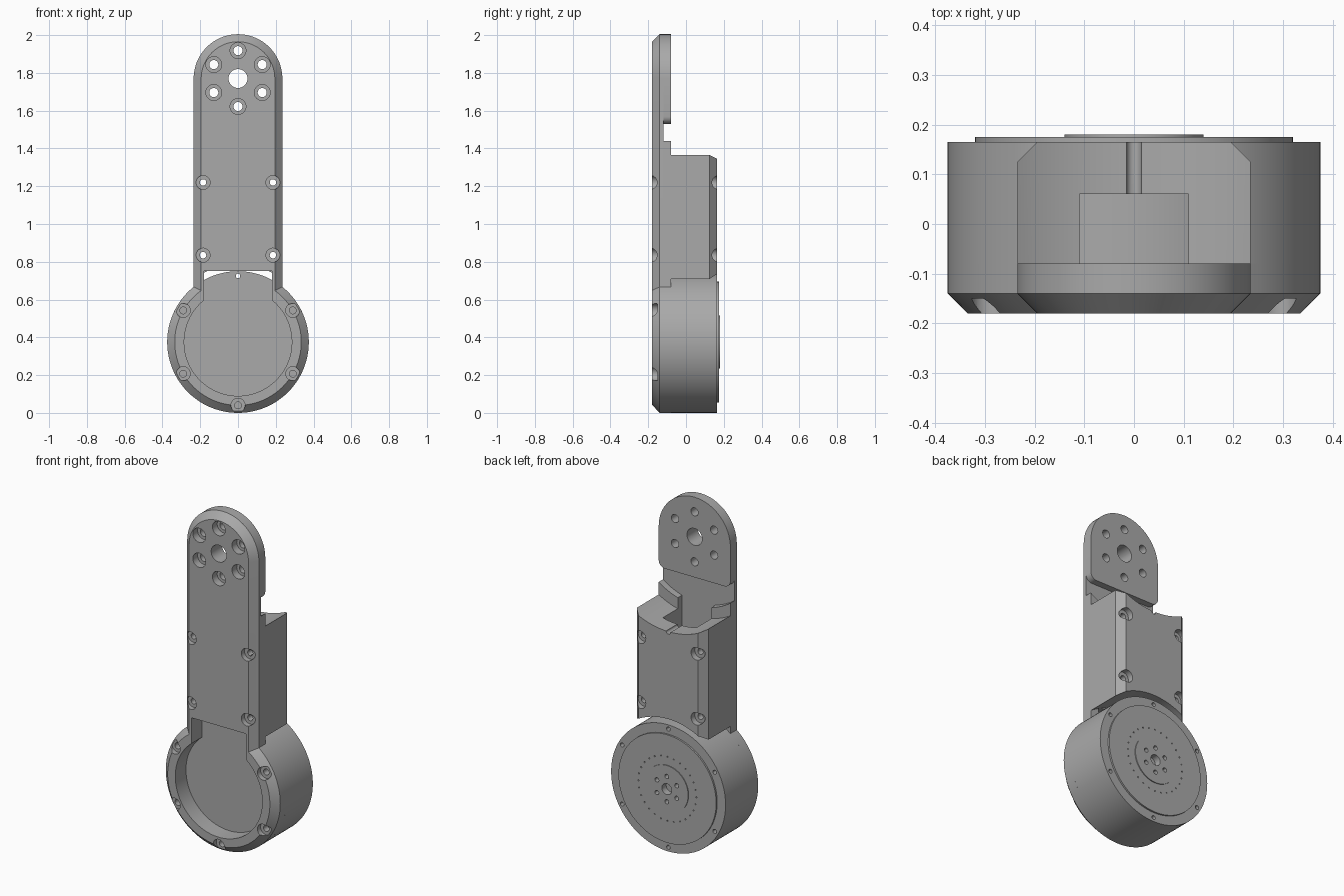
import bpy, bmesh
from math import pi, sin, cos, acos, asin

if "Cube" in bpy.data.objects:
    bpy.data.objects.remove(bpy.data.objects["Cube"])

grey = bpy.data.materials.new("machined_grey")
grey.use_nodes = True
grey.diffuse_color = (0.40, 0.40, 0.40, 1)
grey.node_tree.nodes["Principled BSDF"].inputs["Base Color"].default_value = grey.diffuse_color

HUB_Z, HEAD_Z = 0.375, 1.77     # centres of the motor and the arm head
R, W, CH = 0.375, 0.235, 0.04   # motor radius, arm half width, chamfer


def arc(r, cx, cz, a0, a1, n=32):
    return [(cx + r * cos(a0 + (a1 - a0) * i / n), cz + r * sin(a0 + (a1 - a0) * i / n))
            for i in range(n + 1)]


def keyhole(r, w, top):
    """Round base joined to a straight neck that ends in the given top points."""
    a = acos(w / r)
    return arc(r, 0, HUB_Z, pi - a, 2 * pi + a, 72) + top


def loft(bm, rings):
    """Closed solid through outlines [(points, y), ...]."""
    loops = [[bm.verts.new((x, y, z)) for x, z in pts] for pts, y in rings]
    for a, b in zip(loops, loops[1:]):
        for i in range(len(a)):
            j = (i + 1) % len(a)
            bm.faces.new((a[i], a[j], b[j], b[i]))
    bm.faces.new(loops[0])
    bm.faces.new(loops[-1])


def lathe(bm, steps, x, z, n=32):
    """Stepped round solid along y from [(radius, y), ...]."""
    loft(bm, [(arc(r, x, z, 0, 2 * pi * (n - 1) / n, n - 1), y) for r, y in steps])


def finish(name, bm):
    bmesh.ops.recalc_face_normals(bm, faces=bm.faces)
    mesh = bpy.data.meshes.new(name)
    bm.to_mesh(mesh)
    bm.free()
    mesh.materials.append(grey)
    ob = bpy.data.objects.new(name, mesh)
    bpy.context.collection.objects.link(ob)
    return ob


def solid(name, rings):
    bm = bmesh.new()
    loft(bm, rings)
    return finish(name, bm)


def bores(name, steps, places, n=32):
    bm = bmesh.new()
    for x, z in places:
        lathe(bm, steps, x, z, n)
    ob = finish(name, bm)
    ob.hide_render = True
    return ob


def box(name, x, y0, y1, z0, z1):
    return solid(name, [([(-x, z0), (x, z0), (x, z1), (-x, z1)], y) for y in (y0, y1)])


def circle(count, r, z, start=pi / 2):
    return [(r * cos(start + 2 * pi * i / count), z + r * sin(start + 2 * pi * i / count))
            for i in range(count)]


def cut(ob, cutters):
    bpy.ops.object.select_all(action='DESELECT')
    ob.select_set(True)
    bpy.context.view_layer.objects.active = ob
    for c in cutters:
        m = ob.modifiers.new("cut", 'BOOLEAN')
        m.operation, m.solver, m.object = 'DIFFERENCE', 'EXACT', c
        bpy.ops.object.modifier_apply(modifier=m.name)
    bpy.ops.object.shade_smooth_by_angle(angle=0.45)


# Front plate with a chamfered front edge
def plate_outline(inset):
    w = W - inset
    return keyhole(R - inset, w, arc(w, 0, HEAD_Z, 0, pi))


front_plate = solid("front_plate", [(plate_outline(CH), -0.18), (plate_outline(0), -0.14),
                                    (plate_outline(0), -0.12)])

# Second layer of the plate, hollowed at its top end
lip_r = 0.405
half = asin(W / lip_r)
lip = keyhole(R, W, arc(lip_r, 0, HEAD_Z, -pi / 2 + half, -pi / 2 - half))
plate_lip = solid("plate_lip", [(lip, -0.12), (lip, -0.08)])

# Raised pad behind the arm head, lower corners rounded
c = 0.04
pad = (arc(W, 0, HEAD_Z, 0, pi) + arc(c, c - W, 1.53 + c, pi, 1.5 * pi, 8)
       + arc(c, W - c, 1.53 + c, 1.5 * pi, 2 * pi, 8))
head_pad = solid("head_pad", [(pad, -0.12), (pad, -0.08)])

# Arm housing with chamfered rear edges
bm = bmesh.new()
section = [(-W, -0.08), (W, -0.08), (W, 0.125), (W - CH, 0.165), (CH - W, 0.165), (-W, 0.125)]
base = bm.faces.new([bm.verts.new((x, y, 0.6)) for x, y in section])
top = bmesh.ops.extrude_face_region(bm, geom=[base])["geom"]
bmesh.ops.translate(bm, vec=(0, 0, 0.85), verts=[v for v in top if isinstance(v, bmesh.types.BMVert)])
arm_housing = finish("arm_housing", bm)

# Motor with stepped rear cap and output hub
bm = bmesh.new()
lathe(bm, [(R, -0.08), (R, 0.165), (0.32, 0.165), (0.32, 0.175), (0.14, 0.175), (0.14, 0.18)],
      0, HUB_Z, 96)
motor = finish("motor", bm)

# Cutters
opening_pts = keyhole(0.285, 0.18, [(0.18, 0.75), (-0.18, 0.75)])
opening = solid("opening_cutter", [(opening_pts, -0.3), (opening_pts, 0)])
pocket = box("pocket_cutter", 0.11, -0.13, 0.06, 0.55, 1.6)
arm_bores = bores("arm_bore_cutter",
                  [(0.037, -0.25), (0.037, -0.15), (0.017, -0.15),
                   (0.017, 0.13), (0.037, 0.13), (0.037, 0.25)],
                  [(s * 0.185, z) for s in (-1, 1) for z in (0.835, 1.22)])
ring_bores = bores("ring_bore_cutter",
                   [(0.037, -0.25), (0.037, -0.15), (0.018, -0.15), (0.018, -0.1)],
                   circle(6, 0.335, HUB_Z)[1:])
head_bores = bores("head_bore_cutter",
                   [(0.042, -0.25), (0.042, -0.135), (0.024, -0.135), (0.024, 0)],
                   circle(6, 0.148, HEAD_Z))
head_hole = bores("head_hole_cutter", [(0.05, -0.25), (0.05, 0)], [(0, HEAD_Z)])
upper_relief = bores("upper_relief_cutter", [(0.468, -0.3), (0.468, 0.3)], [(0, HEAD_Z)], 128)
lower_relief = bores("lower_relief_cutter", [(0.409, -0.3), (0.409, 0.3)], [(0, HUB_Z)], 128)
groove = bores("groove_cutter", [(0.015, 0.03), (0.015, 0.3)], [(0, HEAD_Z - 0.468)], 16)
rim_holes = bores("rim_hole_cutter", [(0.012, -0.2), (0.012, 0.3)], circle(6, 0.35, HUB_Z), 16)
hub_holes = bores("hub_hole_cutter", [(0.013, 0.14), (0.013, 0.3)], circle(6, 0.075, HUB_Z), 16)
hub_bore = bores("hub_bore_cutter", [(0.032, 0.14), (0.032, 0.3)], [(0, HUB_Z)])
cap_dots = bores("cap_dot_cutter", [(0.004, 0.168), (0.004, 0.3)], circle(28, 0.19, HUB_Z), 8)

cut(front_plate, [opening, arm_bores, ring_bores, head_bores, head_hole])
cut(plate_lip, [opening, pocket, arm_bores, ring_bores])
cut(head_pad, [head_bores, head_hole])
cut(arm_housing, [upper_relief, lower_relief, pocket, groove, arm_bores])
cut(motor, [rim_holes, hub_holes, hub_bore, cap_dots])

for helper in (opening, pocket, arm_bores, ring_bores, head_bores, head_hole, upper_relief,
               lower_relief, groove, rim_holes, hub_holes, hub_bore, cap_dots):
    bpy.data.objects.remove(helper)
